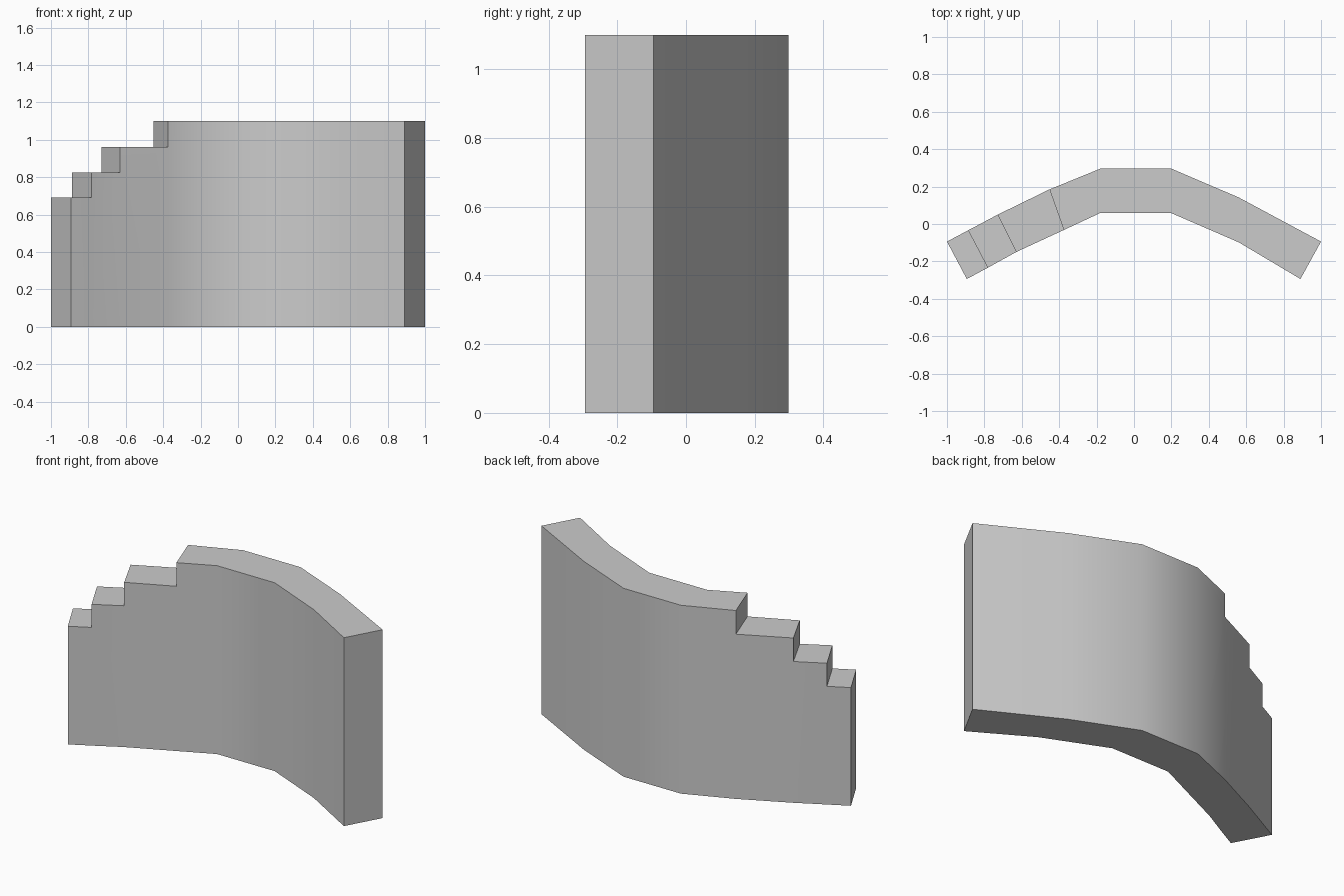
import bpy, bmesh, math

cube = bpy.data.objects.get("Cube")
if cube:
    bpy.data.objects.remove(cube, do_unlink=True)

# Stone colour
stone = bpy.data.materials.new("light_grey_stone")
stone.use_nodes = True
GREY = (0.6, 0.6, 0.6, 1)
stone.diffuse_color = GREY
stone.node_tree.nodes["Principled BSDF"].inputs["Base Color"].default_value = GREY

# Plan of the bent wall, from the stepped end to the plain end
back = [(-1, -.094), (-.887, -.034), (-.729, .05), (-.452, .185),
        (-.175, .298), (.195, .298), (.56, .142), (1, -.094)]
front = [(-.894, -.294), (-.782, -.234), (-.63, -.15), (-.375, -.032),
         (-.178, .06), (.195, .06), (.56, -.098), (.89, -.294)]
TOP = 1.1
heights = [.69, .825, .962] + [TOP] * 4   # top of each wall segment

bm = bmesh.new()


def column(point, levels):
    return [bm.verts.new((*point, z)) for z in levels]


# One column of vertices per plan point, with a vertex at every step level
columns = []
for i, (f, b) in enumerate(zip(front, back)):
    levels = [0] + sorted(set(heights[max(i - 1, 0):i + 1]))
    columns.append((column(f, levels), column(b, levels)))


def up_to(col, height):
    return [v for v in col if v.co.z < height + .001]


# Wall segments: front, back, top and underside
for i, h in enumerate(heights):
    (f0, b0), (f1, b1) = columns[i], columns[i + 1]
    f0, b0, f1, b1 = (up_to(c, h) for c in (f0, b0, f1, b1))
    bm.faces.new(f1 + f0[::-1])
    bm.faces.new(b0 + b1[::-1])
    bm.faces.new((f0[-1], f1[-1], b1[-1], b0[-1]))
    bm.faces.new((f0[0], b0[0], b1[0], f1[0]))

# End faces and step risers
for i, (f, b) in enumerate(columns):
    if i in (0, len(columns) - 1):
        bm.faces.new((f[0], f[-1], b[-1], b[0]))
    elif len(f) > 2:
        bm.faces.new((f[1], f[2], b[2], b[1]))

bmesh.ops.recalc_face_normals(bm, faces=bm.faces)
mesh = bpy.data.meshes.new("stepped_curved_wall")
bm.to_mesh(mesh)
bm.free()
mesh.materials.append(stone)

wall = bpy.data.objects.new("stepped_curved_wall", mesh)
bpy.context.collection.objects.link(wall)
bpy.ops.object.select_all(action="DESELECT")
wall.select_set(True)
bpy.context.view_layer.objects.active = wall
bpy.ops.object.shade_smooth_by_angle(angle=math.radians(35))
